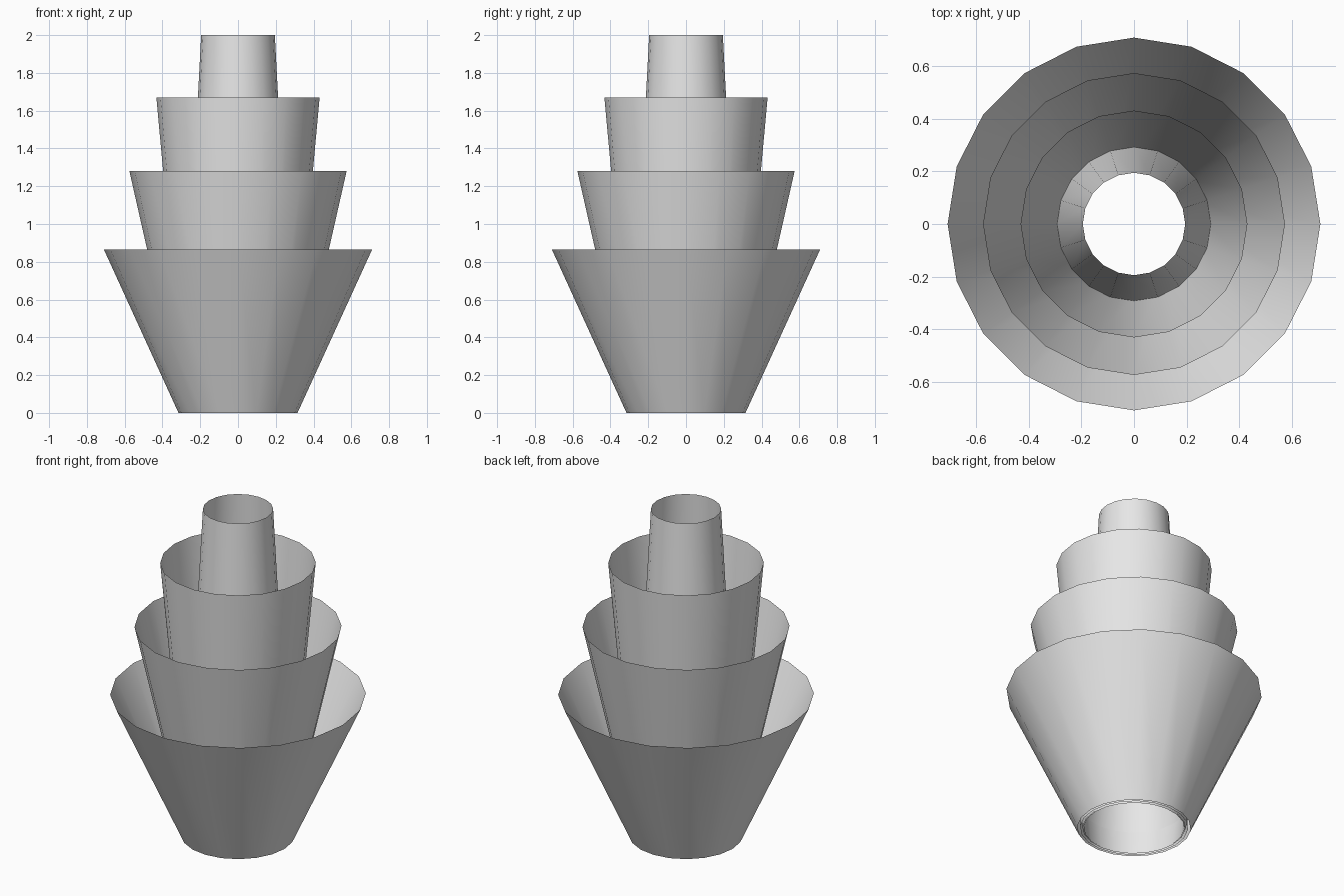
import bpy
import bmesh
import math

cube = bpy.data.objects.get("Cube")
if cube:
    bpy.data.objects.remove(cube, do_unlink=True)

SIDES = 20

# Single plain grey material
grey = bpy.data.materials.new("light_grey")
grey.use_nodes = True
colour = (0.8, 0.8, 0.8, 1.0)
grey.diffuse_color = colour
grey.node_tree.nodes["Principled BSDF"].inputs["Base Color"].default_value = colour


def open_cone(name, base_radius, rim_radius, height):
    """Thin smooth tapered tube, open at both ends, standing on the ground."""
    bm = bmesh.new()
    bmesh.ops.create_cone(bm, cap_ends=False, segments=SIDES, radius1=base_radius,
                          radius2=rim_radius, depth=height)
    bmesh.ops.translate(bm, verts=bm.verts, vec=(0, 0, height / 2))
    # Point every wall outward
    for face in bm.faces:
        face.normal_update()
        if face.normal.xy.dot(face.calc_center_median().xy) < 0:
            face.normal_flip()
        face.smooth = True
    mesh = bpy.data.meshes.new(name)
    bm.to_mesh(mesh)
    bm.free()
    mesh.materials.append(grey)
    obj = bpy.data.objects.new(name, mesh)
    bpy.context.collection.objects.link(obj)
    return obj


# Nested tubes, from the widest and lowest to the narrowest and tallest
open_cone("outer_cone", 0.315, 0.71, 0.865)
open_cone("second_cone", 0.285, 0.575, 1.28)
open_cone("third_cone", 0.28, 0.432, 1.67)
open_cone("inner_tube", 0.30, 0.195, 2.0)
